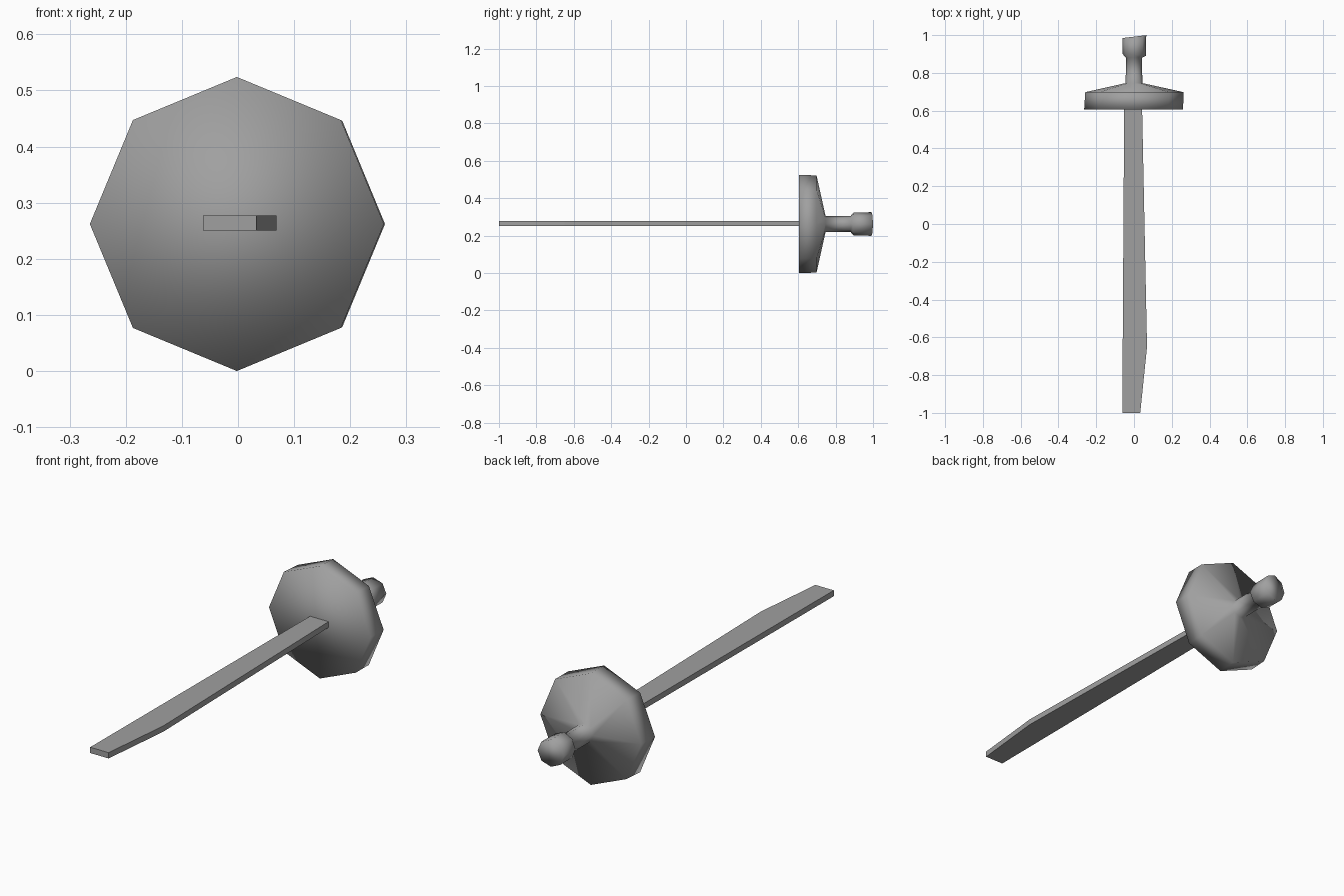
import bpy
import bmesh
from math import cos, sin, pi

cube = bpy.data.objects.get("Cube")
if cube:
    bpy.data.objects.remove(cube, do_unlink=True)

AXIS_Z = 0.262

steel = bpy.data.materials.new("plain grey steel")
steel.use_nodes = True
GREY = (0.35, 0.35, 0.35, 1)
steel.diffuse_color = GREY
steel.node_tree.nodes["Principled BSDF"].inputs["Base Color"].default_value = GREY


def finish(bm, name, smooth):
    bmesh.ops.recalc_face_normals(bm, faces=bm.faces[:])
    for face in bm.faces:
        face.smooth = smooth
    mesh = bpy.data.meshes.new(name)
    bm.to_mesh(mesh)
    bm.free()
    mesh.materials.append(steel)
    obj = bpy.data.objects.new(name, mesh)
    bpy.context.collection.objects.link(obj)
    return obj


def lathe(name, rings, sides=8):
    """Octagonal body along y; each ring is (y, radius, x offset, slant)."""
    bm = bmesh.new()
    loops = []
    for y, r, dx, slant in rings:
        loop = []
        for i in range(sides):
            a = 2 * pi * i / sides
            x = r * cos(a)
            loop.append(bm.verts.new((x + dx, y + slant * x, AXIS_Z + r * sin(a))))
        loops.append(loop)
    for a, b in zip(loops, loops[1:]):
        for i in range(sides):
            j = (i + 1) % sides
            bm.faces.new((a[i], a[j], b[j], b[i]))
    bm.faces.new(loops[0])
    bm.faces.new(loops[-1])
    return finish(bm, name, True)


# Guard disc, grip and pommel in one smooth octagonal body
lathe("hilt", [
    (0.605, 0.262, -0.002, 0),
    (0.698, 0.260, 0.002, 0),
    (0.746, 0.044, 0, 0),
    (0.88, 0.043, 0, 0),
    (0.896, 0.062, 0.001, -0.08),
    (0.992, 0.063, 0.002, 0.12),
])

# Flat blade with one angled edge at the tip
outline = [(-0.052, 0.61), (-0.062, -1), (0.033, -1), (0.069, -0.65), (0.043, 0.61)]
bm = bmesh.new()
base = bm.faces.new([bm.verts.new((x, y, 0.25)) for x, y in outline])
top = bmesh.ops.extrude_face_region(bm, geom=[base])
for v in top["geom"]:
    if isinstance(v, bmesh.types.BMVert):
        v.co.z = 0.277
finish(bm, "blade", False)
